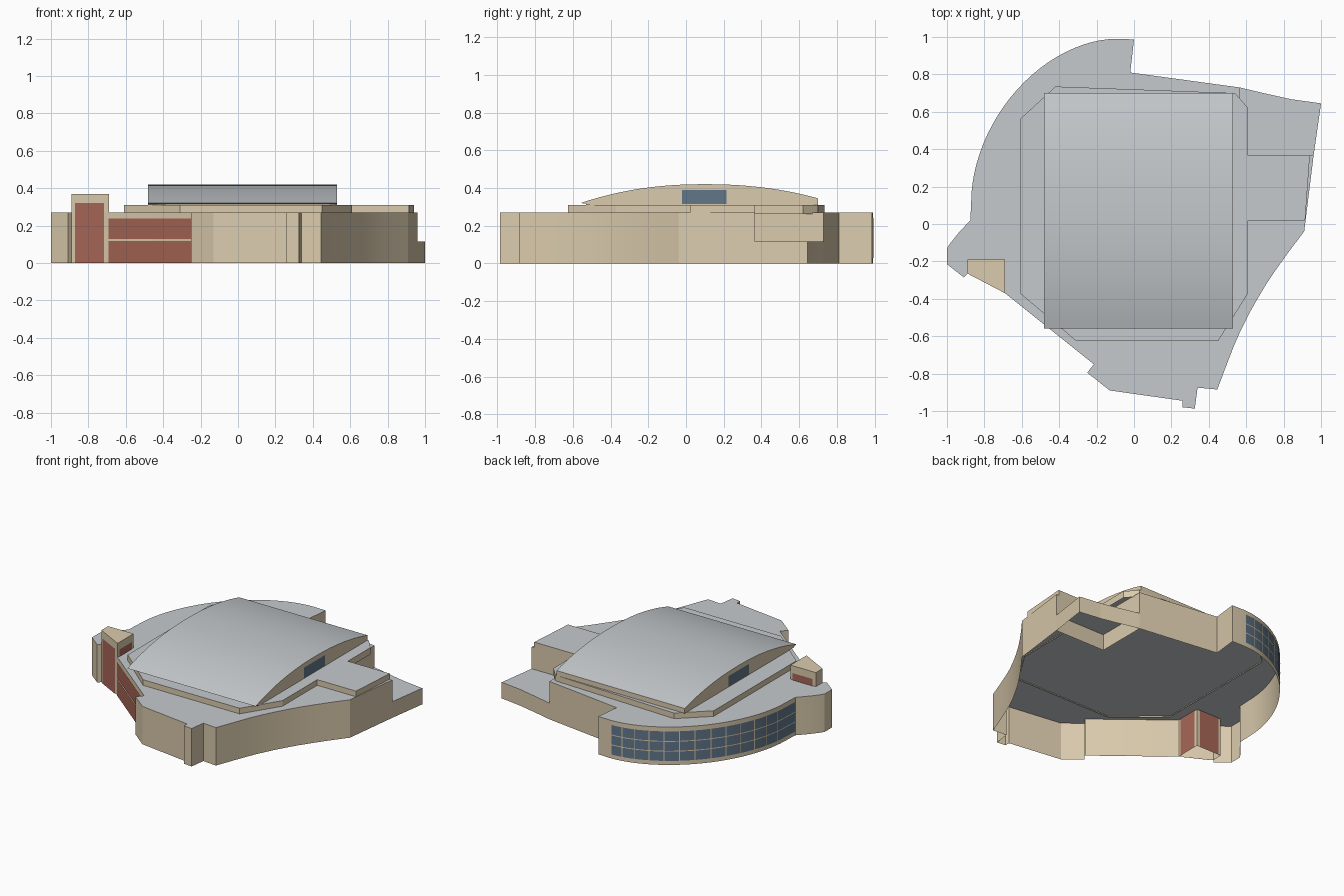
import bpy, bmesh, math
from mathutils import Vector

if "Cube" in bpy.data.objects:
    bpy.data.objects.remove(bpy.data.objects["Cube"], do_unlink=True)


def material(name, rgb):
    m = bpy.data.materials.new(name)
    m.use_nodes = True
    m.diffuse_color = (*rgb, 1)
    m.node_tree.nodes["Principled BSDF"].inputs["Base Color"].default_value = (*rgb, 1)
    return m


STONE = material("beige stone", (0.71, 0.60, 0.42))
ROOF = material("grey roof", (0.56, 0.59, 0.61))
BRICK = material("red brick", (0.39, 0.135, 0.095))
GLASS = material("blue glass", (0.12, 0.18, 0.25))


def finish(bm, name, mats, smooth=False):
    """Turn a bmesh into an object; faces looking up take the second material."""
    bm.normal_update()
    for f in bm.faces:
        f.material_index = 1 if len(mats) > 1 and f.normal.z > 0.5 else 0
    me = bpy.data.meshes.new(name)
    bm.to_mesh(me)
    bm.free()
    for m in mats:
        me.materials.append(m)
    ob = bpy.data.objects.new(name, me)
    bpy.context.collection.objects.link(ob)
    if smooth:
        bpy.ops.object.select_all(action="DESELECT")
        ob.select_set(True)
        bpy.context.view_layer.objects.active = ob
        bpy.ops.object.shade_smooth_by_angle(angle=math.radians(20))


def shell(name, outline, z0, z1, top=ROOF, smooth=False):
    """Walls along a counter-clockwise outline and a flat roof, open below."""
    bm = bmesh.new()
    low, high = ([bm.verts.new((x, y, z)) for x, y in outline] for z in (z0, z1))
    bm.faces.new(high)
    for i in range(len(high)):
        bm.faces.new((low[i - 1], low[i], high[i], high[i - 1]))
    finish(bm, name, [STONE, top], smooth)


def ribbon(name, path, z0, z1, mat, smooth=False):
    """Thin upright panel along a plan path, facing the path's right side."""
    bm = bmesh.new()
    cols = [[bm.verts.new((x, y, z)) for z in (z0, z1)] for x, y in path]
    for a, b in zip(cols, cols[1:]):
        bm.faces.new((a[0], b[0], b[1], a[1]))
    finish(bm, name, [mat], smooth)


def panel(name, p, q, z0, z1, mat, start=0.0, end=1.0):
    """Ribbon on the straight wall p-q, pushed slightly outward."""
    p, q = Vector(p), Vector(q)
    d = q - p
    shift = Vector((d.y, -d.x)).normalized() * 0.004
    ribbon(name, [p + d * start + shift, p + d * end + shift], z0, z1, mat)


def arc(t0, t1, n, out=0.0):
    """Points on the slightly flattened curved front, angles in degrees."""
    points = []
    for i in range(n + 1):
        t = math.radians(t0 + (t1 - t0) * i / n)
        points.append((-0.1 - (0.77 + out) * abs(math.cos(t)) ** 1.1,
                       0.13 + (0.86 + out) * abs(math.sin(t)) ** 1.1))
    return points


# Main building, counter-clockwise from the back end of the curved front
wall_start, wall_end = (-0.69, -0.37), (-0.215, -0.75)
main = [(0, 0.987)] + arc(90, 180, 24) + [
    (-0.875, 0.02), (-0.94, -0.05), (-0.98, -0.1), (-1, -0.13), (-1, -0.215), (-0.91, -0.285),
    (-0.89, -0.265), wall_start, wall_end, (-0.25, -0.795), (-0.13, -0.89),
    (0.26, -0.945), (0.26, -0.98), (0.325, -0.987), (0.34, -0.875), (0.445, -0.885),
    (0.5, -0.74), (0.535, -0.65), (0.57, -0.57), (0.615, -0.48), (0.66, -0.4),
    (0.705, -0.325), (0.755, -0.25), (0.83, -0.145), (0.91, -0.04), (0.96, 0.365),
    (0.565, 0.365), (0.565, 0.73), (-0.02, 0.81)]
shell("main_building", main, 0, 0.27, smooth=True)

# Raised deck, side block and low back wing
shell("raised_deck", [(-0.61, 0.56), (-0.61, -0.37), (-0.31, -0.625), (0.45, -0.625),
                      (0.61, -0.37), (0.61, 0.62), (0.54, 0.7), (-0.42, 0.735)], 0.262, 0.31)
shell("side_block", [(0.61, 0.02), (0.915, 0.02), (0.94, 0.365), (0.61, 0.365)], 0.262, 0.31)
shell("low_wing", [(0.565, 0.365), (0.96, 0.365), (1, 0.645), (0.84, 0.667), (0.7, 0.698),
                   (0.565, 0.73)], 0, 0.115)

# Hall with a shallow vaulted roof
profile = [(0.7, 0.31), (-0.53, 0.31), (-0.53, 0.317)]
for i in range(25):
    y = -0.56 + 1.26 * i / 24
    d = y - 0.1
    z = 0.42 - (0.1 * (-d / 0.66) ** 2.2 if d < 0 else 0.075 * (d / 0.6) ** 2.2)
    profile.append((y, z))
bm = bmesh.new()
near, far = ([bm.verts.new((x, y, z)) for y, z in profile] for x in (-0.48, 0.53))
bm.faces.new(near)
bm.faces.new(far)
for i in range(len(near)):
    bm.faces.new((near[i - 1], near[i], far[i], far[i - 1]))
bmesh.ops.recalc_face_normals(bm, faces=bm.faces)
finish(bm, "vaulted_hall", [STONE, ROOF], smooth=True)
panel("hall_window_left", (0.53, -0.02), (0.53, 0.215), 0.315, 0.39, GLASS)
panel("hall_window_right", (-0.48, 0.215), (-0.48, -0.02), 0.315, 0.39, GLASS)

# Entrance tower with brick panels
tower = [(-0.89, -0.265), wall_start, (-0.69, -0.19), (-0.89, -0.19)]
shell("tower", tower, 0, 0.37, top=STONE)
for i, side in enumerate(("front", "left", "back")):
    panel("tower_brick_" + side, tower[i], tower[i + 1], 0, 0.32, BRICK, 0.1, 0.88)

# Brick strips on the slanted front wall
for name, z0, z1 in (("lower", 0, 0.118), ("upper", 0.128, 0.238)):
    panel("wall_brick_" + name, wall_start, wall_end, z0, z1, BRICK, 0, 0.99)

# Curved glazing with rails and mullions
ribbon("curved_glass", arc(91, 180, 24, 0.003) + [(-0.878, 0.025)], 0.03, 0.24, GLASS, True)
for i, z in enumerate((0.1, 0.17)):
    ribbon(f"glass_rail_{i + 1}", arc(91, 180, 24, 0.005) + [(-0.88, 0.025)],
           z - 0.003, z + 0.003, STONE, True)
for i in range(1, 13):
    t = 91 + 89 * i / 13
    ribbon(f"glass_mullion_{i}", arc(t - 0.23, t + 0.23, 1, 0.005), 0.03, 0.24, STONE)
